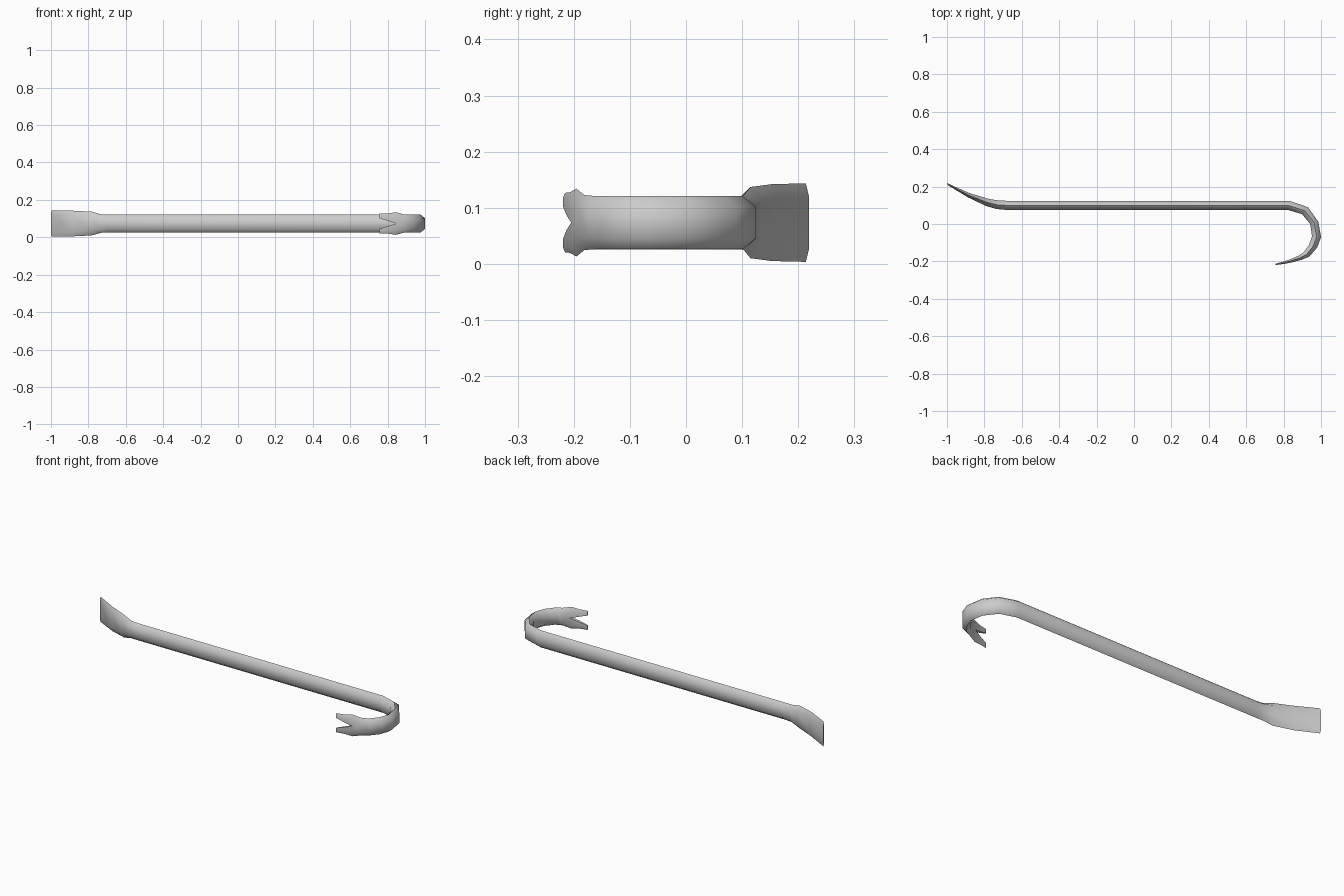
import bpy, bmesh
from math import radians

if "Cube" in bpy.data.objects:
    bpy.data.objects.remove(bpy.data.objects["Cube"])

ZC = 0.0735

# Stations along the bar: outer edge (x, y), inner edge (x, y), half width, flat fraction
STATIONS = [
    ((-1.0, 0.219), (-0.996, 0.208), 0.070, 0.68),
    ((-0.88, 0.165), (-0.885, 0.141), 0.0685, 0.66),
    ((-0.775, 0.134), (-0.79, 0.096), 0.0635, 0.62),
    ((-0.725, 0.126), (-0.735, 0.080), 0.049, 0.60),
    ((-0.68, 0.124), (-0.69, 0.076), 0.0475, 0.60),
    ((0.83, 0.124), (0.82, 0.076), 0.0475, 0.60),
    ((0.93, 0.090), (0.898, 0.053), 0.0475, 0.60),
    ((0.985, 0.013), (0.942, 0.000), 0.0475, 0.60),
    ((1.0, -0.070), (0.952, -0.066), 0.0475, 0.60),
    ((0.980, -0.125), (0.934, -0.115), 0.0475, 0.60),
    ((0.938, -0.174), (0.904, -0.154), 0.0475, 0.60),
    ((0.895, -0.192), (0.878, -0.170), 0.049, 0.62),
    ((0.845, -0.205), (0.842, -0.186), 0.0605, 0.66),
    ((0.805, -0.213), (0.803, -0.200), 0.054, 0.75),
    ((0.757, -0.219), (0.757, -0.212), 0.053, 0.85),
]


def make_object(name, bm):
    bmesh.ops.recalc_face_normals(bm, faces=bm.faces)
    mesh = bpy.data.meshes.new(name)
    bm.to_mesh(mesh)
    bm.free()
    obj = bpy.data.objects.new(name, mesh)
    bpy.context.collection.objects.link(obj)
    return obj


def loft(name, rings):
    bm = bmesh.new()
    loops = [[bm.verts.new(p) for p in ring] for ring in rings]
    n = len(loops[0])
    for a, b in zip(loops, loops[1:]):
        for i in range(n):
            j = (i + 1) % n
            bm.faces.new((a[i], a[j], b[j], b[i]))
    bm.faces.new(loops[0])
    bm.faces.new(loops[-1])
    return make_object(name, bm)


def hexagon(outer, inner, half, flat):
    mid = ((outer[0] + inner[0]) / 2, (outer[1] + inner[1]) / 2)
    f = half * flat
    corners = [(outer, f), (mid, half), (inner, f), (inner, -f), (mid, -half), (outer, -f)]
    return [(p[0], p[1], ZC + dz) for p, dz in corners]


# Hexagonal bar with chisel end and hook
bar = loft("pry_bar", [hexagon(*s) for s in STATIONS])

# V-shaped nail notch in the hook tip
wedge = [(0.847, 0.0), (0.70, 0.046), (0.70, -0.046)]
cutter = loft("notch_cutter", [[(x, y, ZC + dz) for x, dz in wedge] for y in (-0.3, -0.12)])
cutter.hide_render = True
mod = bar.modifiers.new("notch", 'BOOLEAN')
mod.operation = 'DIFFERENCE'
mod.solver = 'EXACT'
mod.object = cutter

bpy.context.view_layer.objects.active = bar
bar.select_set(True)
bpy.ops.object.modifier_apply(modifier=mod.name)
bpy.data.objects.remove(cutter)
bpy.ops.object.shade_smooth_by_angle(angle=radians(58))
